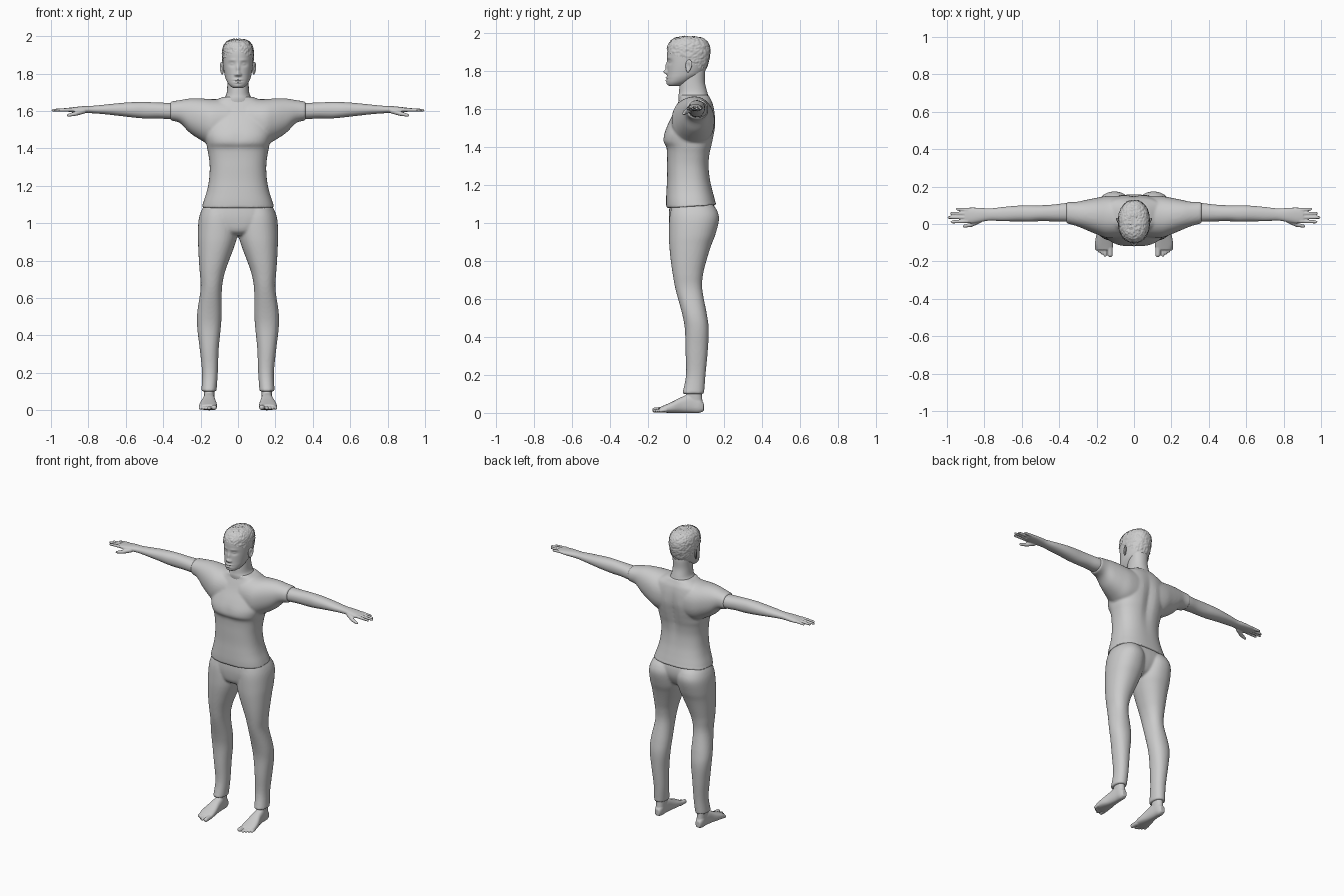
import bpy, bmesh, math
from mathutils import Vector, Matrix, noise

grey = bpy.data.materials.new("plain grey")
grey.diffuse_color = (0.6, 0.6, 0.6, 1)


def spline(rows, steps):
    """Catmull-Rom interpolation through rows of numbers."""
    out = []
    for i in range(len(rows) - 1):
        p = [rows[max(0, min(len(rows) - 1, i + k))] for k in (-1, 0, 1, 2)]
        for s in range(steps):
            t = s / steps
            out.append([0.5 * (2 * b + (c - a) * t + (2 * a - 5 * b + 4 * c - d) * t * t
                               + (3 * b - a - 3 * c + d) * t ** 3) for a, b, c, d in zip(*p)])
    return out + [list(rows[-1])]


def loft(bm, axis, rows, steps=5, n=40, e=2.2):
    """Skin rounded sections (position, a0, a1, b0, b1) along an axis."""
    order = {'x': (2, 0, 1), 'y': (0, 2, 1), 'z': (0, 1, 2)}[axis]
    rings = []
    for t, a0, a1, b0, b1 in spline(rows, steps):
        ring = []
        for k in range(n):
            c, s = math.cos(2 * math.pi * k / n), math.sin(2 * math.pi * k / n)
            a = (a0 + a1) / 2 + (a1 - a0) / 2 * math.copysign(abs(c) ** (2 / e), c)
            b = (b0 + b1) / 2 + (b1 - b0) / 2 * math.copysign(abs(s) ** (2 / e), s)
            v = (a, b, t)
            ring.append(bm.verts.new([v[i] for i in order]))
        rings.append(ring)
    for r, q in zip(rings, rings[1:]):
        for k in range(n):
            bm.faces.new((r[k], r[(k + 1) % n], q[(k + 1) % n], q[k]))
    bm.faces.new(rings[0])
    bm.faces.new(rings[-1])


def capsule(bm, p, q, r0, r1):
    """Tapered round-ended rod, for fingers and toes."""
    p, q = Vector(p), Vector(q)
    verts = bmesh.ops.create_uvsphere(bm, u_segments=16, v_segments=12, radius=1)['verts']
    turn = Vector((0, 0, 1)).rotation_difference(q - p)
    for v in verts:
        up = v.co.z > 0.01
        v.co = (q if up else p) + turn @ (v.co * (r1 if up else r0))


def mirror(bm):
    d = bmesh.ops.duplicate(bm, geom=bm.verts[:] + bm.edges[:] + bm.faces[:])['geom']
    for v in d:
        if isinstance(v, bmesh.types.BMVert):
            v.co.x *= -1


def bumps(bm, rows, front):
    """Gaussian pushes in y: (|x|, z, amount, x spread, z spread)."""
    for v in bm.verts:
        if (v.co.y < 0.0) == front:
            v.co.y += sum(m * math.exp(-((abs(v.co.x) - x) / sx) ** 2 - ((v.co.z - z) / sz) ** 2)
                          for x, z, m, sx, sz in rows)


def finish(bm, name, voxel=0, smooth=3):
    bmesh.ops.recalc_face_normals(bm, faces=bm.faces[:])
    for f in bm.faces:
        f.smooth = True
    me = bpy.data.meshes.new(name)
    bm.to_mesh(me)
    bm.free()
    me.materials.append(grey)
    ob = bpy.data.objects.new(name, me)
    bpy.context.collection.objects.link(ob)
    if voxel:
        m = ob.modifiers.new("blend", 'REMESH')
        m.mode, m.voxel_size, m.use_smooth_shade = 'VOXEL', voxel, True
        m = ob.modifiers.new("relax", 'SMOOTH')
        m.factor, m.iterations = 0.5, smooth
    return ob


def sym(rows):
    return [(z, -h, h, f, b) for z, h, f, b in rows]


# Shirt: sleeves mirrored, then the trunk
bm = bmesh.new()
loft(bm, 'x', [(0.05, -0.07, 0.15, 1.41, 1.665), (0.14, -0.075, 0.15, 1.415, 1.663),
               (0.2, -0.055, 0.14, 1.445, 1.667), (0.26, -0.03, 0.128, 1.485, 1.666),
               (0.31, -0.01, 0.118, 1.535, 1.658), (0.362, 0.004, 0.118, 1.549, 1.65)])
mirror(bm)
trunk = bmesh.new()
loft(bm, 'z', sym([(1.085, 0.193, -0.104, 0.16), (1.12, 0.183, -0.105, 0.153), (1.17, 0.167, -0.103, 0.14),
                   (1.23, 0.155, -0.1, 0.127), (1.3, 0.151, -0.1, 0.121), (1.36, 0.157, -0.1, 0.126),
                   (1.40, 0.165, -0.104, 0.135), (1.43, 0.17, -0.12, 0.142), (1.47, 0.18, -0.116, 0.15),
                   (1.52, 0.18, -0.096, 0.157), (1.58, 0.18, -0.066, 0.153), (1.63, 0.165, -0.045, 0.142),
                   (1.655, 0.125, -0.035, 0.13), (1.675, 0.082, -0.035, 0.12)]), n=64, e=2.5)
trunk.free()
bumps(bm, [(0, 1.45, -0.014, 0.03, 0.14)], False)
bumps(bm, [(0, 1.45, 0.004, 0.03, 0.04)], True)
for v in bm.verts:                      # hem rises towards the back
    if v.co.z < 1.1:
        v.co.z += 0.06 * v.co.y
finish(bm, "shirt", 0.007, 4)

# Trousers: two legs and a hip block
bm = bmesh.new()
loft(bm, 'z', [(0.1, 0.115, 0.196, -0.02, 0.095), (0.2, 0.108, 0.192, 0, 0.103), (0.33, 0.103, 0.205, -0.003, 0.115),
               (0.44, 0.092, 0.218, -0.006, 0.12), (0.52, 0.087, 0.218, -0.02, 0.11),
               (0.65, 0.086, 0.2, -0.055, 0.086), (0.73, 0.072, 0.204, -0.07, 0.09),
               (0.8, 0.048, 0.209, -0.08, 0.107), (0.88, 0.018, 0.213, -0.088, 0.132),
               (0.94, 0.002, 0.215, -0.09, 0.155), (1.02, 0, 0.21, -0.088, 0.174),
               (1.07, 0.01, 0.195, -0.08, 0.162), (1.11, 0.02, 0.17, -0.07, 0.13)])
mirror(bm)
loft(bm, 'z', sym([(0.935, 0.07, -0.05, 0.08), (0.96, 0.13, -0.08, 0.12), (1.02, 0.2, -0.09, 0.15),
                   (1.08, 0.188, -0.088, 0.152), (1.13, 0.17, -0.08, 0.135)]), e=2.4)
finish(bm, "trousers", 0.007, 4)

# Arms with hands
bm = bmesh.new()
loft(bm, 'x', [(0.3, 0.012, 0.11, 1.56, 1.643), (0.36, 0.012, 0.112, 1.556, 1.643), (0.43, 0.014, 0.104, 1.56, 1.645),
               (0.5, 0.015, 0.1, 1.56, 1.648), (0.56, 0.012, 0.1, 1.565, 1.647), (0.62, 0.014, 0.098, 1.572, 1.643),
               (0.7, 0.015, 0.091, 1.581, 1.635), (0.77, 0.018, 0.083, 1.587, 1.628),
               (0.82, 0.011, 0.086, 1.589, 1.626), (0.87, 0.004, 0.088, 1.591, 1.621),
               (0.905, 0.006, 0.085, 1.595, 1.617)])
for y0, y1, tip in ((0.075, 0.079, 0.952), (0.056, 0.057, 0.982), (0.035, 0.035, 0.996), (0.015, 0.011, 0.98)):
    capsule(bm, (0.89, y0, 1.607), (tip - 0.007, y1, 1.604), 0.0105, 0.0075)
capsule(bm, (0.825, 0.02, 1.6), (0.87, -0.004, 1.585), 0.015, 0.012)       # thumb
capsule(bm, (0.87, -0.004, 1.585), (0.908, -0.012, 1.577), 0.012, 0.008)
mirror(bm)
finish(bm, "arms", 0.004, 2)

# Feet with ankles and toes
bm = bmesh.new()
loft(bm, 'y', [(-0.138, 0.116, 0.198, 0.004, 0.03), (-0.11, 0.112, 0.208, 0.001, 0.042), (-0.07, 0.114, 0.204, 0, 0.06),
               (-0.02, 0.121, 0.19, 0, 0.085), (0.03, 0.125, 0.183, 0, 0.1), (0.07, 0.128, 0.18, 0, 0.08),
               (0.094, 0.137, 0.171, 0.01, 0.05)], e=2.5)
loft(bm, 'z', [(0.03, 0.127, 0.18, 0, 0.092), (0.07, 0.126, 0.181, 0, 0.086),
               (0.11, 0.125, 0.183, 0, 0.084), (0.16, 0.122, 0.186, 0.005, 0.09)])
capsule(bm, (0.129, -0.12, 0.017), (0.127, -0.164, 0.015), 0.016, 0.014)
for i in range(4):
    x, end = 0.152 + 0.0155 * i, -0.166 + 0.011 * i
    capsule(bm, (x, -0.105, 0.017), (x + 0.002, end, 0.011), 0.011, 0.009)
mirror(bm)
finish(bm, "feet", 0.004, 2)

# Neck
bm = bmesh.new()
loft(bm, 'z', sym([(1.6, 0.1, -0.03, 0.12), (1.66, 0.078, -0.04, 0.118), (1.69, 0.062, -0.037, 0.112),
                   (1.74, 0.057, -0.032, 0.1), (1.8, 0.057, -0.02, 0.1), (1.84, 0.055, 0, 0.09)]))
finish(bm, "neck")

# Head with sculpted face
SKULL = [(1.722, 0.018, -0.082, -0.045), (1.727, 0.034, -0.094, -0.02), (1.742, 0.05, -0.1, 0.015),
         (1.765, 0.063, -0.1, 0.055), (1.79, 0.071, -0.099, 0.09), (1.83, 0.078, -0.098, 0.11),
         (1.87, 0.081, -0.099, 0.121), (1.91, 0.081, -0.098, 0.124), (1.94, 0.076, -0.09, 0.116),
         (1.963, 0.062, -0.071, 0.097), (1.976, 0.04, -0.042, 0.07), (1.98, 0.012, -0.005, 0.03)]
bm = bmesh.new()
loft(bm, 'z', sym(SKULL), steps=8, n=112, e=2.15)
bumps(bm, [(0, 1.797, -0.021, 0.011, 0.011), (0, 1.826, -0.011, 0.009, 0.02), (0.013, 1.793, -0.01, 0.006, 0.006),
           (0.033, 1.85, 0.009, 0.017, 0.012), (0.033, 1.851, -0.006, 0.01, 0.006), (0.03, 1.872, -0.003, 0.02, 0.006),
           (0, 1.767, -0.008, 0.019, 0.005), (0, 1.752, -0.008, 0.017, 0.006), (0, 1.760, 0.004, 0.022, 0.002),
           (0, 1.735, -0.004, 0.02, 0.009)], True)
finish(bm, "head")

# Ears: flattened ovals with a hollow, flared backwards
bm = bmesh.new()
verts = bmesh.ops.create_uvsphere(bm, u_segments=24, v_segments=16, radius=1)['verts']
place = Matrix.Translation((0.086, 0.014, 1.828)) @ Matrix.Rotation(-0.45, 4, 'Z') @ Matrix.Rotation(-0.15, 4, 'X')
for v in verts:
    if v.co.x > 0:
        v.co.x -= 1.1 * math.exp(-(v.co.y ** 2 + v.co.z ** 2) / 0.25)
    v.co = place @ Vector((v.co.x * 0.009, v.co.y * (0.018 + 0.005 * v.co.z), v.co.z * 0.034))
mirror(bm)
finish(bm, "ears")

# Hair: rough cap over the skull, trimmed along the hairline
bm = bmesh.new()
loft(bm, 'z', sym([(z + 0.004, h + 0.003, f - 0.003, b + 0.004) for z, h, f, b in SKULL[3:]]),
     steps=9, n=120, e=2.15)
bmesh.ops.recalc_face_normals(bm, faces=bm.faces[:])
bm.normal_update()
for v, nrm in [(v, v.normal.copy()) for v in bm.verts]:
    curl = noise.noise(v.co * 90) * 0.7 + noise.noise(v.co * 210) * 0.4
    v.co += nrm * 0.006 * curl


def hairline(c):
    if c.y < -0.02:
        return 1.925 - 0.6 * abs(c.x)
    return 1.872 - 0.75 * max(0, c.y)


low = [f for f in bm.faces if f.calc_center_median().z < hairline(f.calc_center_median())]
bmesh.ops.delete(bm, geom=low, context='FACES')
finish(bm, "hair")
